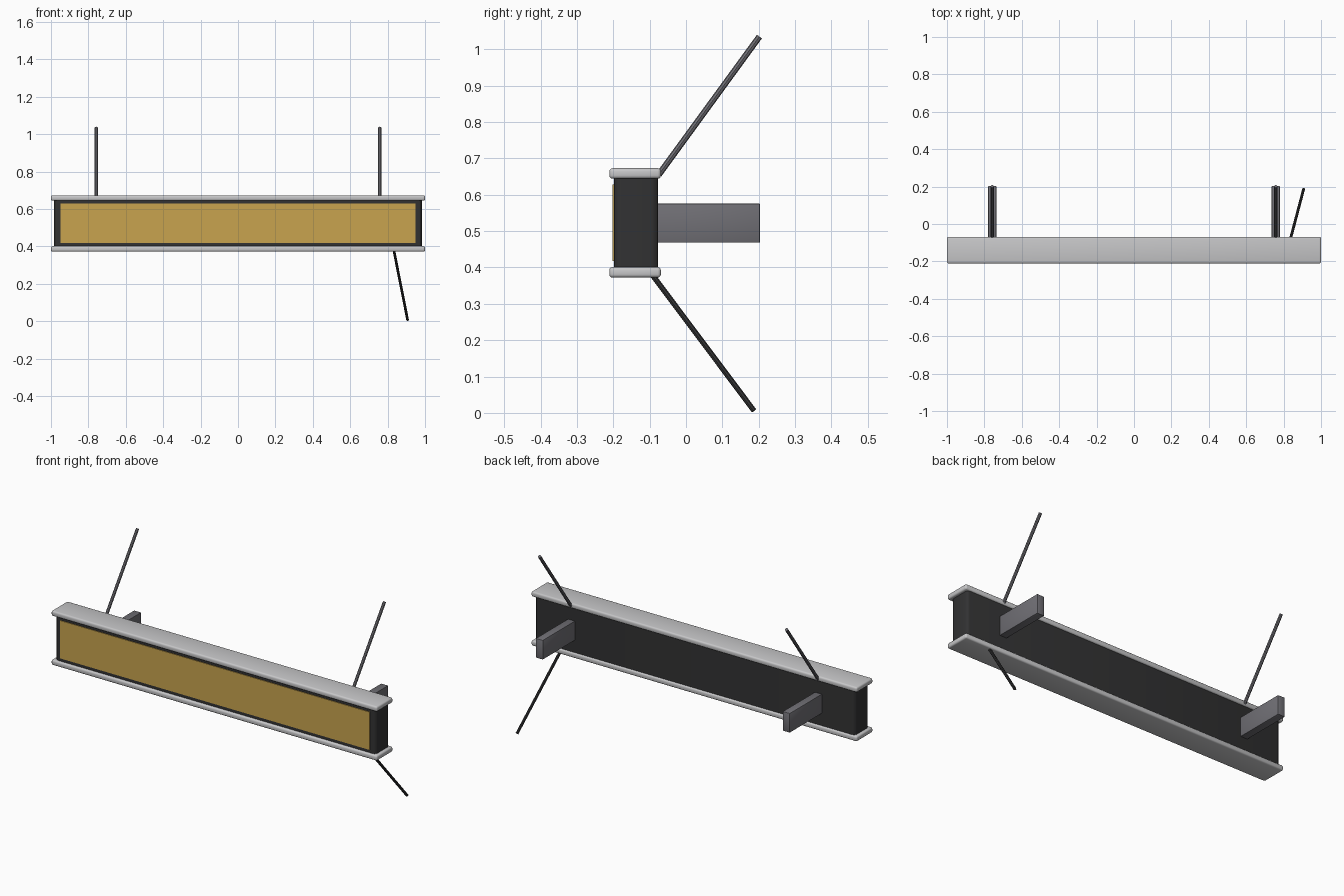
import bpy, bmesh
from mathutils import Vector

if "Cube" in bpy.data.objects:
    bpy.data.objects.remove(bpy.data.objects["Cube"])


def material(name, rgb):
    m = bpy.data.materials.new(name)
    m.diffuse_color = (*rgb, 1)
    m.use_nodes = True
    m.node_tree.nodes["Principled BSDF"].inputs["Base Color"].default_value = m.diffuse_color
    return m


DARK = material("charcoal", (0.032, 0.032, 0.033))
SILVER = material("light grey", (0.57, 0.57, 0.58))
GOLD = material("gold", (0.58, 0.37, 0.078))
STEEL = material("steel grey", (0.165, 0.162, 0.18))


def finish(name, bm, mat):
    me = bpy.data.meshes.new(name)
    bm.to_mesh(me)
    bm.free()
    ob = bpy.data.objects.new(name, me)
    bpy.context.collection.objects.link(ob)
    me.materials.append(mat)
    bpy.ops.object.select_all(action='DESELECT')
    ob.select_set(True)
    bpy.context.view_layer.objects.active = ob
    bpy.ops.object.shade_smooth_by_angle()
    return ob


def box(name, lo, hi, mat, bevel=0, segments=3, vertical_only=False):
    lo, hi = Vector(lo), Vector(hi)
    bm = bmesh.new()
    bmesh.ops.create_cube(bm, size=1)
    for v in bm.verts:
        v.co = (lo + hi) / 2 + v.co * (hi - lo)
    if bevel:
        edges = [e for e in bm.edges if not vertical_only
                 or abs(e.verts[0].co.z - e.verts[1].co.z) > 0.01]
        bmesh.ops.bevel(bm, geom=edges, offset=bevel, segments=segments,
                        profile=0.5, affect='EDGES')
    return finish(name, bm, mat)


def rod(name, a, b, radius, mat):
    a, b = Vector(a), Vector(b)
    bm = bmesh.new()
    bmesh.ops.create_cone(bm, cap_ends=True, segments=8, radius1=radius,
                          radius2=radius, depth=(b - a).length)
    bm.transform((b - a).to_track_quat('Z', 'Y').to_matrix().to_4x4())
    bmesh.ops.translate(bm, verts=bm.verts, vec=(a + b) / 2)
    return finish(name, bm, mat)


# Sign cabinet with rounded upright corners
box("cabinet", (-0.983, -0.198, 0.385), (0.983, -0.077, 0.66), DARK,
    0.018, 3, vertical_only=True)

# Face panel
box("face_panel", (-0.95, -0.202, 0.418), (0.95, -0.195, 0.628), GOLD)

# Top and bottom trim
for name, z in (("bottom_trim", 0.372), ("top_trim", 0.644)):
    box(name, (-1, -0.211, z), (1, -0.069, z + 0.029), SILVER, 0.009, 3)

# Wall brackets and stay rods on both sides
for side, x in (("left", -0.758), ("right", 0.758)):
    box(side + "_bracket", (x - 0.022, -0.08, 0.468), (x + 0.022, 0.204, 0.576),
        STEEL, 0.004, 2)
    rod(side + "_stay_rod", (x, -0.075, 0.655), (x, 0.202, 1.035), 0.0085, STEEL)

# Power cable running down and back
rod("power_cable", (0.833, -0.093, 0.38), (0.907, 0.187, 0.006), 0.0075, DARK)
